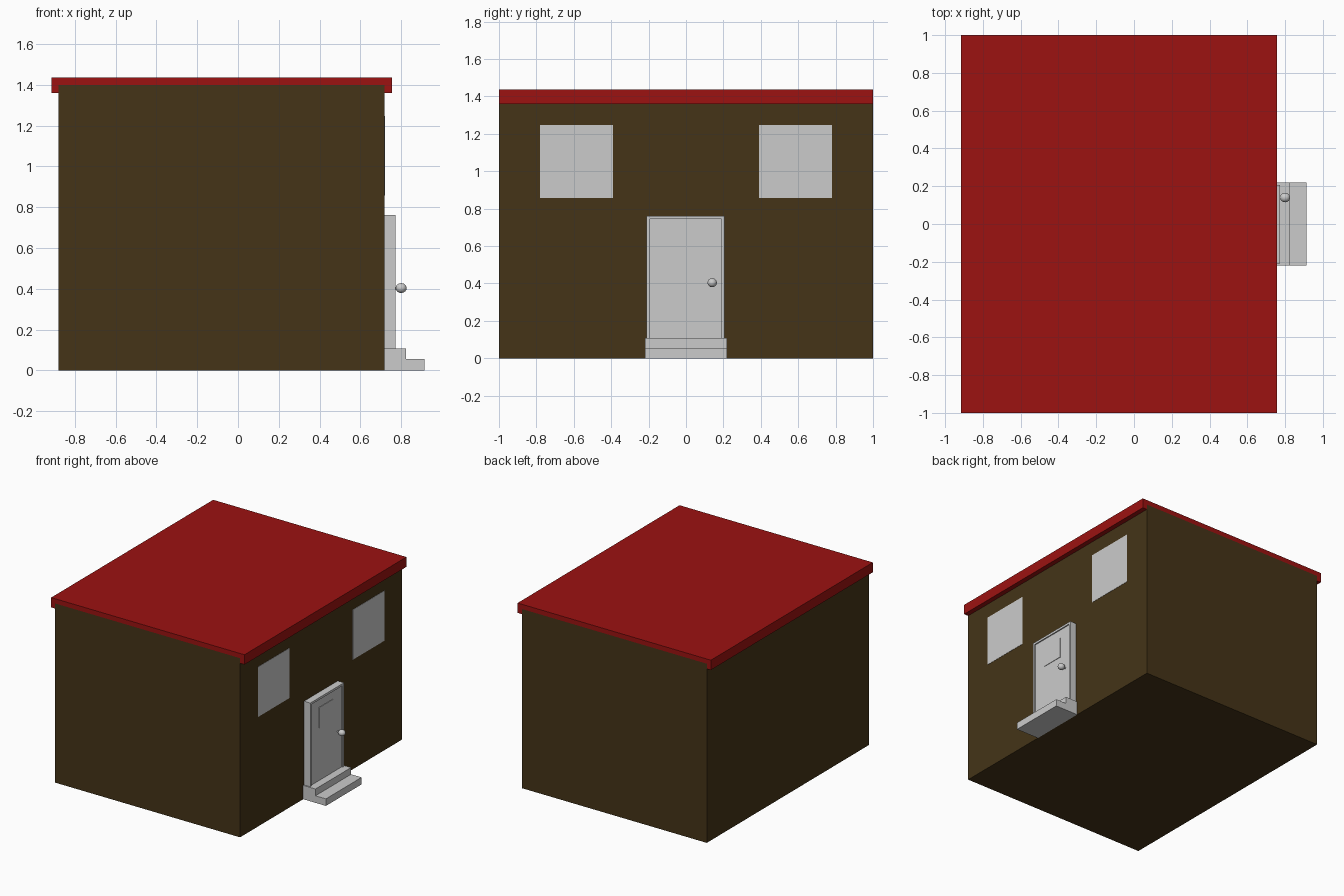
import bpy, bmesh

if "Cube" in bpy.data.objects:
    bpy.data.objects.remove(bpy.data.objects["Cube"])


def material(name, color):
    mat = bpy.data.materials.new(name)
    mat.diffuse_color = (*color, 1)
    mat.use_nodes = True
    mat.node_tree.nodes["Principled BSDF"].inputs["Base Color"].default_value = mat.diffuse_color
    return mat


WALL = material("wall_brown", (0.059, 0.034, 0.0086))
ROOF = material("roof_red", (0.332, 0.006, 0.0055))


def box(name, x, y, z, mat=None):
    """Axis-aligned box from (min, max) pairs."""
    lo, hi = zip(x, y, z)
    bpy.ops.mesh.primitive_cube_add(size=1, location=[(a + b) / 2 for a, b in zip(lo, hi)])
    ob = bpy.context.object
    ob.name = name
    ob.scale = [b - a for a, b in zip(lo, hi)]
    bpy.ops.object.transform_apply(location=False, rotation=False, scale=True)
    if mat:
        ob.data.materials.append(mat)
    return ob


def extrude(name, points, direction, mat=None):
    """Extrude a flat closed outline along a direction."""
    bm = bmesh.new()
    face = bm.faces.new([bm.verts.new(p) for p in points])
    ext = bmesh.ops.extrude_face_region(bm, geom=[face], use_keep_orig=True)
    verts = [g for g in ext["geom"] if isinstance(g, bmesh.types.BMVert)]
    bmesh.ops.translate(bm, verts=verts, vec=direction)
    bmesh.ops.recalc_face_normals(bm, faces=bm.faces)
    mesh = bpy.data.meshes.new(name)
    bm.to_mesh(mesh)
    bm.free()
    ob = bpy.data.objects.new(name, mesh)
    bpy.context.collection.objects.link(ob)
    if mat:
        mesh.materials.append(mat)
    return ob


# House body
box("walls", (-0.88, 0.718), (-1, 1), (0, 1.40), WALL)

# Flat roof with lips hanging over the two long sides
roof = [(-0.915, 1.36), (-0.88, 1.36), (-0.88, 1.40), (0.718, 1.40),
        (0.718, 1.36), (0.756, 1.36), (0.756, 1.437), (-0.915, 1.437)]
extrude("roof", [(x, -1, z) for x, z in roof], (0, 2, 0), ROOF)

# Pair of windows
for side, name in ((-1, "window_left"), (1, "window_right")):
    box(name, (0.70, 0.720), sorted((side * 0.39, side * 0.78)), (0.857, 1.248))

# Two entrance steps
steps = [(0.718, 0), (0.914, 0), (0.914, 0.055), (0.824, 0.055), (0.824, 0.108), (0.718, 0.108)]
extrude("entrance_steps", [(x, -0.22, z) for x, z in steps], (0, 0.44, 0))

# Door frame, recessed door and its raised upper panel
frame = [(-0.21, 0.108), (-0.21, 0.762), (0.207, 0.762), (0.207, 0.108),
         (0.19, 0.108), (0.19, 0.745), (-0.193, 0.745), (-0.193, 0.108)]
extrude("door_frame", [(0.718, y, z) for y, z in frame], (0.054, 0, 0))
box("door", (0.718, 0.763), (-0.193, 0.19), (0.108, 0.745))
box("door_panel", (0.75, 0.767), (-0.09, 0.085), (0.52, 0.68))

# Door knob and its stem
bpy.ops.mesh.primitive_cylinder_add(vertices=16, radius=0.006, depth=0.04,
                                    location=(0.775, 0.14, 0.404), rotation=(0, 1.5708, 0))
bpy.context.object.name = "knob_stem"
bpy.ops.object.shade_smooth_by_angle()
bpy.ops.mesh.primitive_uv_sphere_add(segments=24, ring_count=12, radius=0.025,
                                     location=(0.80, 0.14, 0.404))
knob = bpy.context.object
knob.name = "door_knob"
knob.scale = (1.08, 1, 0.96)
bpy.ops.object.shade_smooth_by_angle()
